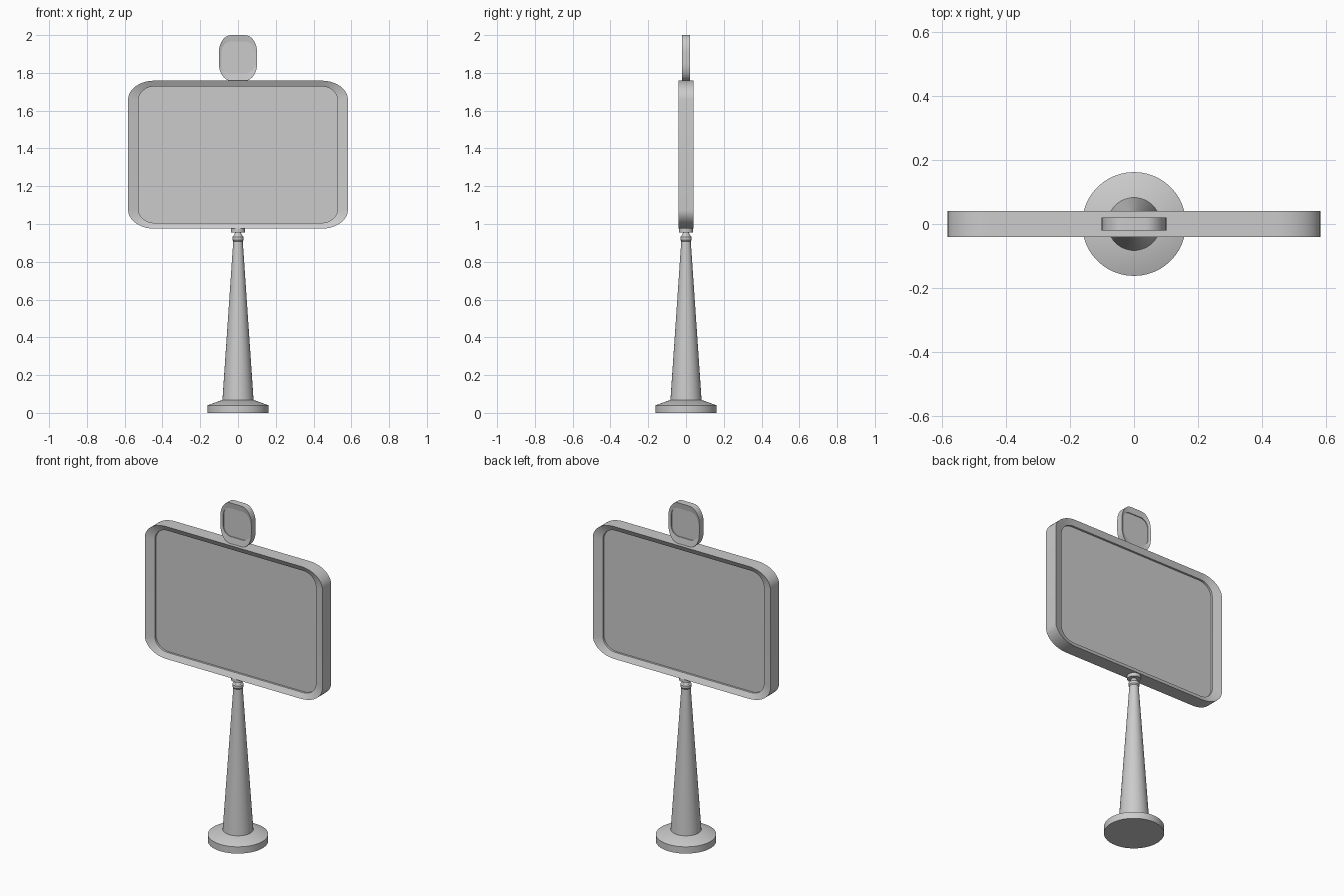
import bpy, bmesh
from math import sin, cos, pi, radians

cube = bpy.data.objects.get("Cube")
if cube:
    bpy.data.objects.remove(cube, do_unlink=True)

# Single plain grey
grey = bpy.data.materials.new("plain grey")
grey.use_nodes = True
colour = (0.6, 0.6, 0.6, 1)
grey.diffuse_color = colour
grey.node_tree.nodes["Principled BSDF"].inputs["Base Color"].default_value = colour


def rounded_loop(z, half_w, half_h, rx, rz, y, steps=10):
    """Rounded rectangle in the xz plane, with elliptical corners."""
    points = []
    for corner, (sx, sz) in enumerate([(1, 1), (-1, 1), (-1, -1), (1, -1)]):
        for i in range(steps + 1):
            a = (corner + i / steps) * pi / 2
            points.append((sx * (half_w - rx) + rx * cos(a), y,
                           z + sz * (half_h - rz) + rz * sin(a)))
    return points


def circle(radius, z, sides=48):
    return [(radius * cos(2 * pi * i / sides), radius * sin(2 * pi * i / sides), z)
            for i in range(sides)]


def skin(name, loops):
    """Join loops of equal length into a closed solid."""
    bm = bmesh.new()
    rings = [[bm.verts.new(p) for p in loop] for loop in loops]
    for a, b in zip(rings, rings[1:]):
        for i in range(len(a)):
            j = (i + 1) % len(a)
            bm.faces.new((a[i], a[j], b[j], b[i]))
    bm.faces.new(rings[0])
    bm.faces.new(rings[-1])
    bmesh.ops.recalc_face_normals(bm, faces=bm.faces)
    mesh = bpy.data.meshes.new(name)
    bm.to_mesh(mesh)
    bm.free()
    mesh.materials.append(grey)
    obj = bpy.data.objects.new(name, mesh)
    bpy.context.collection.objects.link(obj)
    bpy.ops.object.select_all(action='DESELECT')
    obj.select_set(True)
    bpy.context.view_layer.objects.active = obj
    bpy.ops.object.shade_smooth_by_angle(angle=radians(30))
    return obj


def recessed_panel(name, outer, inner, thick, slope, step):
    """Slab whose rim slopes in to a stepped recess, front and back alike."""
    front = [(inner, thick - slope - step), (inner, thick - slope), (outer, thick)]
    loops = [rounded_loop(*shape, -y) for shape, y in front]
    loops += [rounded_loop(*shape, y) for shape, y in reversed(front)]
    return skin(name, loops)


# Sign board and the small badge on top: (centre z, half width, half height, radii)
recessed_panel("sign_board", (1.367, 0.582, 0.392, 0.14, 0.10),
               (1.367, 0.528, 0.361, 0.085, 0.075), 0.041, 0.016, 0.012)
recessed_panel("top_badge", (1.879, 0.101, 0.121, 0.065, 0.09),
               (1.881, 0.087, 0.084, 0.05, 0.05), 0.02, 0.006, 0.005)

# Turned parts of the stand: (radius, height) profiles
stand = {
    "base": [(0.162, 0), (0.162, 0.04), (0.085, 0.068)],
    "pole": [(0.083, 0.06), (0.025, 0.912)],
    "collar": [(0.025, 0.908), (0.03, 0.915), (0.03, 0.93), (0.024, 0.937)],
    "neck": [(0.024, 0.935), (0.014, 0.957)],
    "mounting_disc": [(0.037, 0.955), (0.037, 0.98)],
}
for name, profile in stand.items():
    skin(name, [circle(r, z) for r, z in profile])
